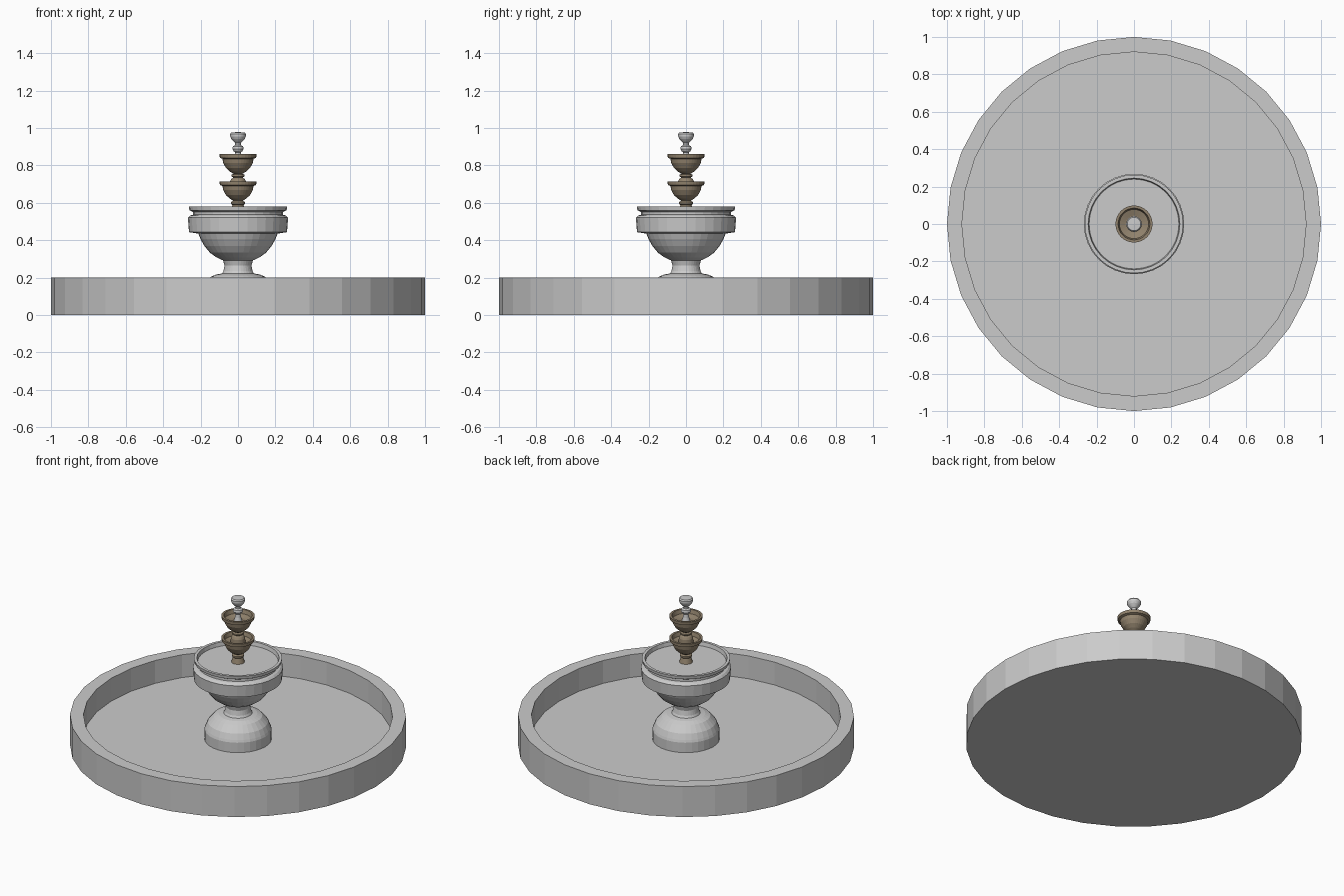
import bpy, bmesh, math

SIDES = 32

brown = bpy.data.materials.new("brown_stone")
brown.diffuse_color = (0.29, 0.23, 0.156, 1)


def lathe(name, profile, mat=None):
    """Revolve (radius, z) points about the z axis; radius 0 closes to a pole."""
    bm = bmesh.new()
    rings = []
    for r, z in profile:
        if r == 0:
            rings.append([bm.verts.new((0, 0, z))] * SIDES)
        else:
            rings.append([bm.verts.new((r * math.cos(math.tau * i / SIDES),
                                        r * math.sin(math.tau * i / SIDES), z))
                          for i in range(SIDES)])
    for low, high in zip(rings, rings[1:]):
        for i in range(SIDES):
            j = (i + 1) % SIDES
            quad = [low[i], low[j], high[j], high[i]]
            bm.faces.new(list(dict.fromkeys(quad)))
    bmesh.ops.recalc_face_normals(bm, faces=bm.faces)
    mesh = bpy.data.meshes.new(name)
    bm.to_mesh(mesh)
    bm.free()
    obj = bpy.data.objects.new(name, mesh)
    bpy.context.collection.objects.link(obj)
    if mat:
        mesh.materials.append(mat)
    return obj


# Wide ground basin with a low wall
lathe("basin", [(0, 0), (1, 0), (1, 0.2), (0.92, 0.2), (0.92, 0.05), (0, 0.05)])

# Pedestal foot, neck and large bowl
lathe("pedestal_bowl", [
    (0, 0.05), (0.2, 0.05), (0.2, 0.115), (0.195, 0.13), (0.18, 0.165),
    (0.145, 0.205), (0.115, 0.217), (0.085, 0.222), (0.078, 0.235), (0.072, 0.265),
    (0.08, 0.292), (0.115, 0.308), (0.15, 0.333), (0.18, 0.37), (0.2, 0.405),
    (0.212, 0.435), (0.262, 0.443), (0.268, 0.52), (0.256, 0.532), (0.24, 0.536),
    (0.24, 0.55), (0.26, 0.56), (0.263, 0.58), (0.245, 0.58), (0.24, 0.555), (0, 0.555)])


# Two stacked brown cups, each on its own small turned foot
def cup(name, foot, rim):
    lathe(name, [
        (0, foot[0][1])] + foot + [
        (0.045, rim - 0.092), (0.065, rim - 0.073), (0.079, rim - 0.047),
        (0.083, rim - 0.025), (0.097, rim - 0.02), (0.099, rim),
        (0.085, rim), (0.078, rim - 0.025), (0.045, rim - 0.035), (0, rim - 0.035)], brown)


cup("lower_cup", [(0.04, 0.555), (0.034, 0.575), (0.03, 0.588), (0.037, 0.594),
                  (0.037, 0.604), (0.026, 0.611)], 0.715)
cup("upper_cup", [(0.045, 0.68), (0.042, 0.715), (0.035, 0.728), (0.025, 0.735), (0.035, 0.741),
                  (0.035, 0.75), (0.024, 0.755)], 0.86)

# Grey finial
lathe("finial", [
    (0, 0.825), (0.025, 0.825), (0.018, 0.85), (0.015, 0.87), (0.024, 0.876), (0.03, 0.888),
    (0.027, 0.902), (0.015, 0.908), (0.016, 0.92), (0.026, 0.93), (0.036, 0.942),
    (0.042, 0.955), (0.042, 0.968), (0.036, 0.976), (0, 0.978)])
